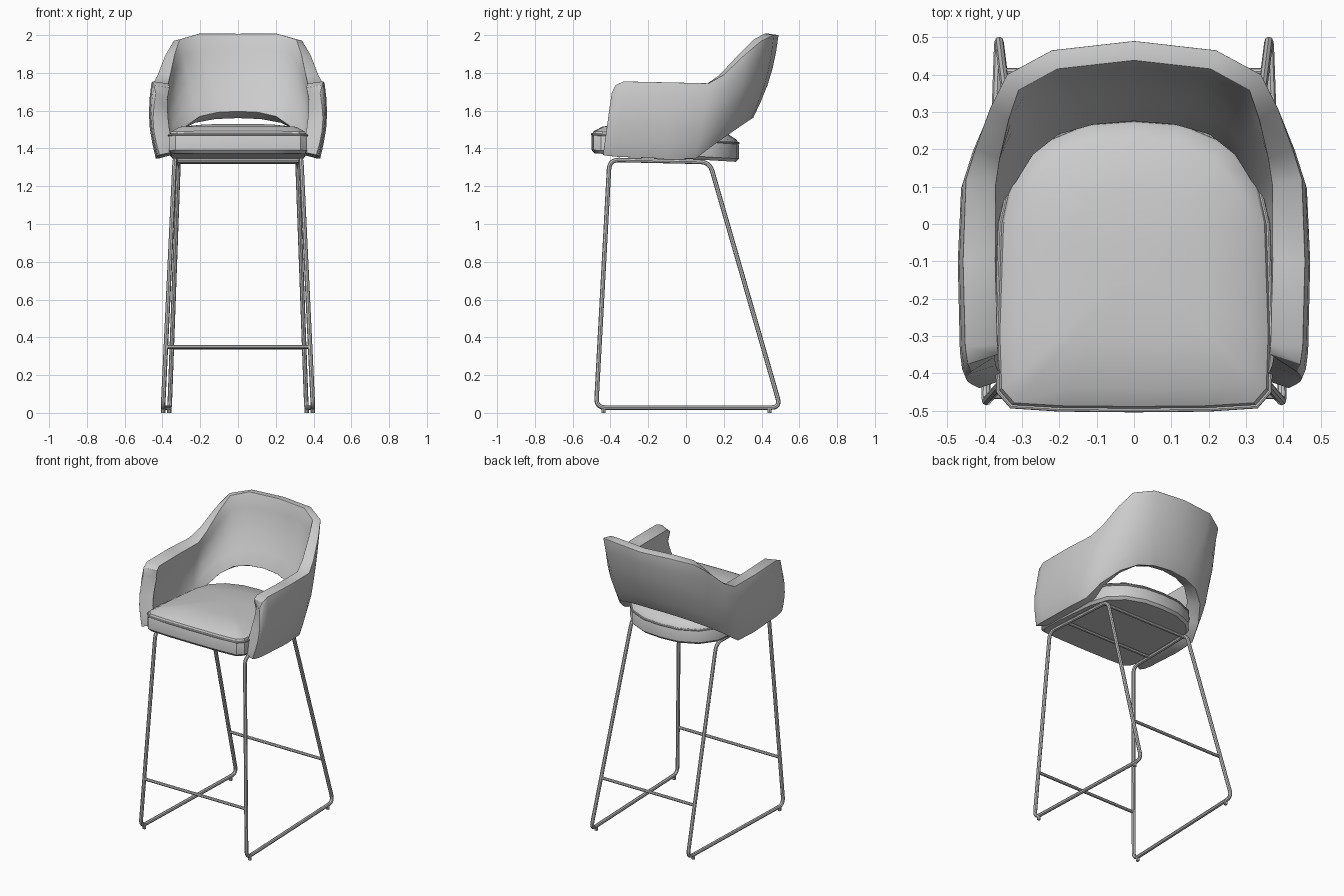
import bpy
import math
from mathutils import Vector

cube = bpy.data.objects.get("Cube")
if cube:
    bpy.data.objects.remove(cube, do_unlink=True)


def make_material(name, value):
    mat = bpy.data.materials.new(name)
    mat.use_nodes = True
    colour = (value, value, value, 1)
    mat.diffuse_color = colour
    mat.node_tree.nodes["Principled BSDF"].inputs["Base Color"].default_value = colour
    return mat


grey = make_material("plain grey", 0.6)


def add_object(name, data):
    obj = bpy.data.objects.new(name, data)
    bpy.context.collection.objects.link(obj)
    data.materials.append(grey)
    return obj


def smooth(obj, degrees=35):
    bpy.ops.object.select_all(action="DESELECT")
    obj.select_set(True)
    bpy.context.view_layer.objects.active = obj
    bpy.ops.object.shade_smooth_by_angle(angle=math.radians(degrees))


def mesh_object(name, verts, faces):
    mesh = bpy.data.meshes.new(name)
    mesh.from_pydata(verts, [], faces)
    mesh.update()
    return add_object(name, mesh)


def tube(name, points, radius, closed=False):
    curve = bpy.data.curves.new(name, "CURVE")
    curve.dimensions = "3D"
    curve.bevel_depth = radius
    curve.bevel_resolution = 2
    curve.use_fill_caps = True
    spline = curve.splines.new("POLY")
    spline.points.add(len(points) - 1)
    for target, p in zip(spline.points, points):
        target.co = (*p, 1)
    spline.use_cyclic_u = closed
    obj = add_object(name, curve)
    bpy.ops.object.select_all(action="DESELECT")
    obj.select_set(True)
    bpy.context.view_layer.objects.active = obj
    bpy.ops.object.convert(target="MESH")
    smooth(bpy.context.object)


def rounded_loop(corners, radius, steps=5):
    points = []
    for i, c in enumerate(corners):
        a = c + (corners[i - 1] - c).normalized() * radius
        b = c + (corners[(i + 1) % len(corners)] - c).normalized() * radius
        for k in range(steps + 1):
            t = k / steps
            points.append(a * (1 - t) ** 2 + c * 2 * t * (1 - t) + b * t * t)
    return points


# Wraparound shell: lower and upper edge from arm front to middle of back
half = [
    ((.415, -.44, 1.365), (.435, -.395, 1.69)),
    ((.425, -.41, 1.36), (.445, -.375, 1.735)),
    ((.43, -.36, 1.355), (.452, -.33, 1.755)),
    ((.435, -.1, 1.345), (.458, -.1, 1.75)),
    ((.425, .05, 1.345), (.45, .12, 1.745)),
    ((.39, .15, 1.42), (.425, .2, 1.79)),
    ((.32, .25, 1.49), (.385, .31, 1.895)),
    ((.23, .315, 1.535), (.34, .4, 1.97)),
    ((.12, .345, 1.555), (.22, .465, 2)),
    ((0, .355, 1.56), (0, .49, 2)),
]
flip = Vector((-1, 1, 1))
stations = [(Vector(b), Vector(t)) for b, t in half]
stations += [(b * flip, t * flip) for b, t in reversed(stations[:-1])]
rows = 6
verts, weights = [], []
for low, high in stations:
    out = Vector((low.x, max(low.y, 0), 0)).normalized()
    backness = min(1, max(0, low.y) / .3)
    for r in range(rows):
        t = r / (rows - 1)
        verts.append(low.lerp(high, t) + out * .024 * math.sin(math.pi * t))
        weights.append(1 - .4 * backness * t)
faces = []
for s in range(len(stations) - 1):
    for r in range(rows - 1):
        a = s * rows + r
        faces.append((a, a + rows, a + rows + 1, a + 1))
shell = mesh_object("arm_and_back_shell", verts, faces)
group = shell.vertex_groups.new(name="thickness")
for i, w in enumerate(weights):
    group.add([i], w, "REPLACE")
solid = shell.modifiers.new("Padding", "SOLIDIFY")
solid.thickness = .088
solid.offset = -1
solid.vertex_group = "thickness"
bevel = shell.modifiers.new("Soft edges", "BEVEL")
bevel.width = .024
bevel.segments = 3
bevel.limit_method = "ANGLE"
bevel.angle_limit = math.radians(50)
smooth(shell)

# Seat cushion: one outline stacked in rings up to a gentle crown
outline = [(0, -.5), (.2, -.498), (.33, -.49), (.365, -.45), (.37, -.3),
           (.36, 0), (.33, .13), (.25, .22), (.13, .27), (0, .28)]
outline += [(-x, y) for x, y in reversed(outline[1:-1])]
rings = [(.96, 1.375), (1, 1.392), (1, 1.465), (.97, 1.492),
         (.85, 1.52), (.5, 1.54), (.15, 1.545)]


def seat_point(x, y, scale, z):
    y = -.11 + (y + .11) * scale
    return (x * scale, y, z - .06 * (y + .5))


count = len(outline)
verts = [seat_point(x, y, s, z) for s, z in rings for x, y in outline]
faces = [tuple(reversed(range(count))),
         tuple(range((len(rings) - 1) * count, len(rings) * count))]
for r in range(len(rings) - 1):
    for i in range(count):
        a, b = r * count + i, r * count + (i + 1) % count
        faces.append((a, b, b + count, a + count))
smooth(mesh_object("seat_cushion", verts, faces))
tube("seat_piping", [seat_point(x, y, .995, 1.475) for x, y in outline], .006, True)

# Bent tube sled frames, with glides under the floor runners
front_top, front_low = Vector((.335, -.405, 1.34)), Vector((.397, -.476, .028))
back_low, back_top = Vector((.362, .5, .028)), Vector((.315, .125, 1.328))
for side, label in ((1, "left"), (-1, "right")):
    mirror = Vector((side, 1, 1))
    corners = [c * mirror for c in (front_top, front_low, back_low, back_top)]
    tube(label + "_sled_frame", rounded_loop(corners, .05), .012, True)
    for t, place in ((.04, "front"), (.94, "back")):
        p = corners[1].lerp(corners[2], t)
        tube(f"{label}_{place}_glide", [(p.x, p.y, 0), (p.x, p.y, .025)], .011)


# Cross bars between the two frames
def cross_bar(name, p, radius=.01):
    tube(name, [p, p * flip], radius)


cross_bar("front_footrest", front_low.lerp(front_top, .245))
cross_bar("back_footrest", back_low.lerp(back_top, .245))
for name, t in (("front_seat_support", .3), ("back_seat_support", .93)):
    cross_bar(name, front_top.lerp(back_top, t))
